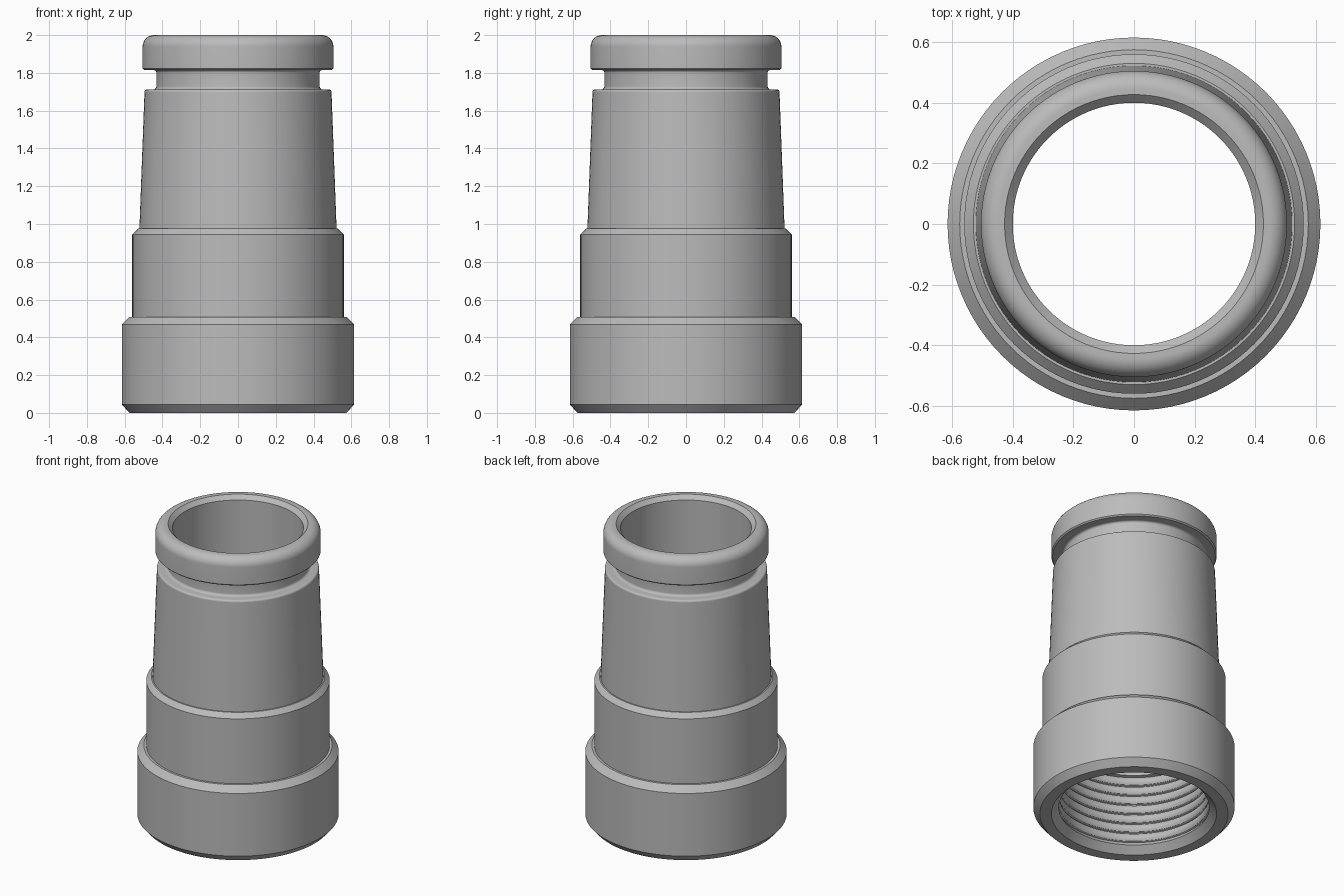
import bpy
import math
from math import sin, cos, pi

SEGMENTS = 96

cube = bpy.data.objects.get("Cube")
if cube:
    bpy.data.objects.remove(cube, do_unlink=True)

grey = bpy.data.materials.new("machined grey")
grey.use_nodes = True
colour = (0.5, 0.5, 0.5, 1)
grey.diffuse_color = colour
grey.node_tree.nodes["Principled BSDF"].inputs["Base Color"].default_value = colour


def arc(r, z, radius, start, end, steps=8):
    """Points of a fillet around the centre (r, z), angles in degrees."""
    angles = [math.radians(start + (end - start) * i / steps) for i in range(steps + 1)]
    return [(r + radius * cos(a), z + radius * sin(a)) for a in angles]


def lathe(name, profile):
    """Revolve a closed (radius, height) profile about the z axis."""
    n = len(profile)
    verts, faces = [], []
    for s in range(SEGMENTS):
        a = 2 * pi * s / SEGMENTS
        verts += [(r * cos(a), r * sin(a), z) for r, z in profile]
        t = (s + 1) % SEGMENTS
        faces += [(s * n + i, t * n + i, t * n + (i + 1) % n, s * n + (i + 1) % n)
                  for i in range(n)]
    mesh = bpy.data.meshes.new(name)
    mesh.from_pydata(verts, [], faces)
    mesh.materials.append(grey)
    obj = bpy.data.objects.new(name, mesh)
    bpy.context.collection.objects.link(obj)
    bpy.ops.object.select_all(action="DESELECT")
    obj.select_set(True)
    bpy.context.view_layer.objects.active = obj
    bpy.ops.object.shade_smooth_by_angle(angle=math.radians(28))
    return obj


# Stepped base and tapered sleeve, bottom to top
outside = [(0.575, 0), (0.615, 0.045), (0.615, 0.468), (0.575, 0.508),
           (0.56, 0.508), (0.56, 0.945), (0.53, 0.975), (0.522, 0.975),
           (0.495, 1.70)]
outside += arc(0.483, 1.70, 0.012, 0, 90, 4)

# Neck groove with filleted corners
outside += arc(0.449, 1.729, 0.017, 270, 180)
outside += arc(0.447, 1.80, 0.015, 180, 90)

# Rounded collar with a chamfered mouth
outside += [(0.497, 1.815), (0.505, 1.823)]
outside += arc(0.445, 1.94, 0.06, 0, 90, 12)
outside += [(0.427, 2.0), (0.40, 1.973)]

# Plain bore, then a shoulder into the threaded socket
inside = [(0.40, 0.62), (0.45, 0.57), (0.45, 0.53)]

# Rounded thread ridges, top to bottom
PITCH, TURNS = 0.066, 7
for turn in range(TURNS):
    centre = 0.495 - turn * PITCH
    inside += [(0.473 - 0.022 * cos(a * pi / 6), centre - 0.03 * sin(a * pi / 6))
               for a in range(-3, 4)]

# Countersunk entry
inside += [(0.46, 0.045), (0.505, 0)]

lathe("coupling_body", outside + inside)
